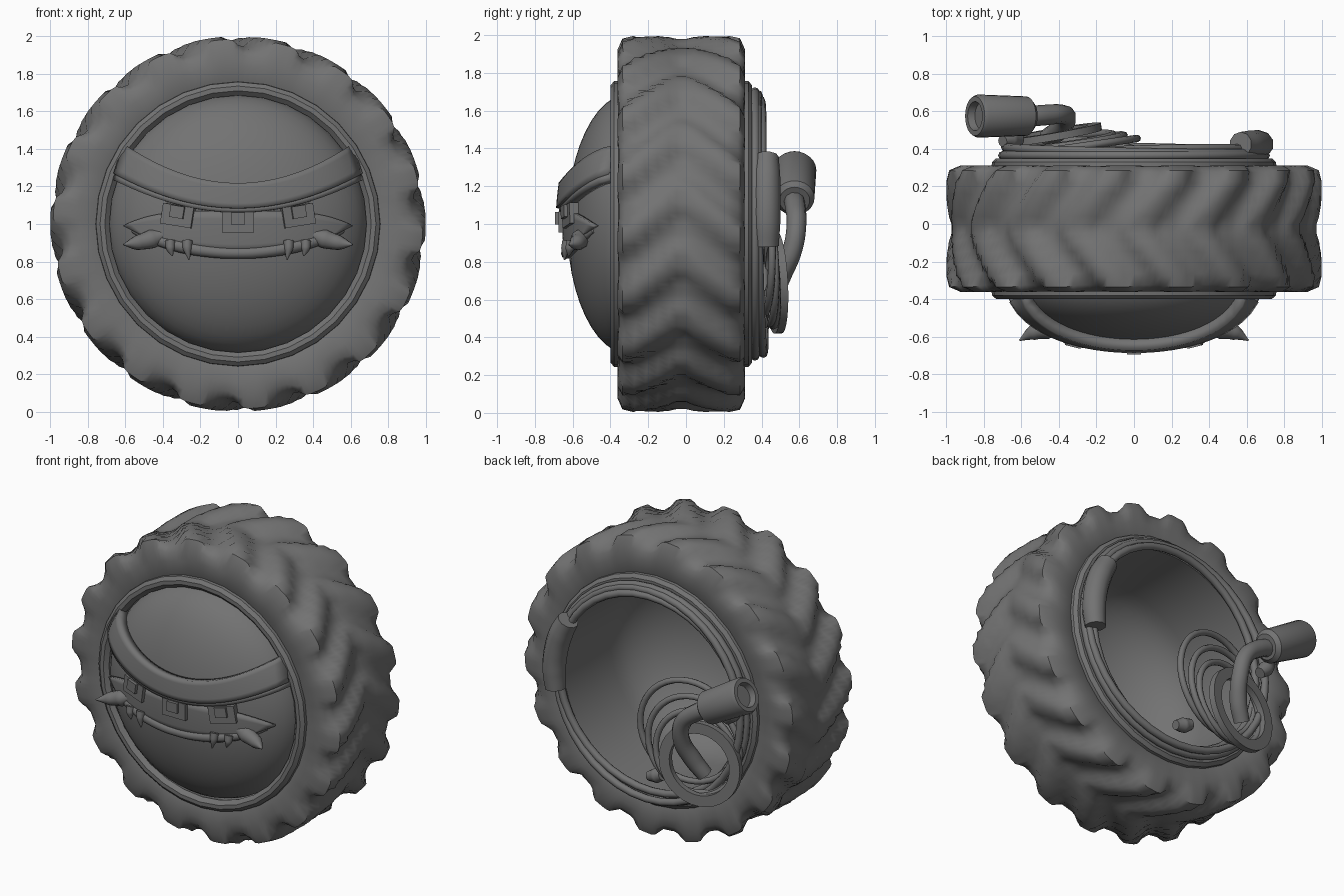
import bpy, bmesh, math
from mathutils import Vector

cube = bpy.data.objects.get("Cube")
if cube:
    bpy.data.objects.remove(cube, do_unlink=True)

grey = bpy.data.materials.new("plain grey")
grey.use_nodes = True
grey.diffuse_color = (0.17, 0.17, 0.17, 1)
grey.node_tree.nodes["Principled BSDF"].inputs["Base Color"].default_value = grey.diffuse_color

HUB = Vector((0, 0, 1))


def finish(obj, name, angle=40):
    obj.name = name
    obj.data.materials.clear()
    obj.data.materials.append(grey)
    bpy.ops.object.select_all(action='DESELECT')
    obj.select_set(True)
    bpy.context.view_layer.objects.active = obj
    if obj.type == 'CURVE':
        bpy.ops.object.convert(target='MESH')
        obj = bpy.context.view_layer.objects.active
    bpy.ops.object.shade_smooth_by_angle(angle=math.radians(angle))
    return obj


def add_mesh(name, verts, faces, angle=40, recalc=True):
    mesh = bpy.data.meshes.new(name)
    mesh.from_pydata(verts, [], faces)
    bm = bmesh.new()
    bm.from_mesh(mesh)
    bmesh.ops.remove_doubles(bm, verts=bm.verts, dist=0.0001)
    if recalc:
        bmesh.ops.recalc_face_normals(bm, faces=bm.faces)
    bm.to_mesh(mesh)
    bm.free()
    obj = bpy.data.objects.new(name, mesh)
    bpy.context.collection.objects.link(obj)
    return finish(obj, name, angle)


def lathe(name, profile, steps=48, cyclic=True, where=HUB, axis=(0, 1, 0), shape=None):
    """Turn a (radius, depth) profile round the y axis, then aim that axis."""
    n = len(profile)
    verts = []
    for i in range(steps):
        t = 2 * math.pi * i / steps
        for j, (r, y) in enumerate(profile):
            if shape:
                r, y = shape(j, r, y, t)
            verts.append((r * math.sin(t), y, r * math.cos(t)))
    faces = [(i * n + j, i * n + (j + 1) % n,
              (i + 1) % steps * n + (j + 1) % n, (i + 1) % steps * n + j)
             for i in range(steps) for j in range(n if cyclic else n - 1)]
    obj = add_mesh(name, verts, faces)
    obj.location = where
    if tuple(axis) != (0, 1, 0):
        obj.rotation_euler = Vector(axis).to_track_quat('Y', 'Z').to_euler()
    return obj


def tube(name, points, radii, depth=1.0, closed=False):
    """Smooth tube through points with a radius at each one."""
    curve = bpy.data.curves.new(name, 'CURVE')
    curve.dimensions = '3D'
    curve.bevel_depth = depth
    curve.bevel_resolution = 3
    curve.resolution_u = 6
    curve.use_fill_caps = True
    spline = curve.splines.new('BEZIER')
    spline.bezier_points.add(len(points) - 1)
    spline.use_cyclic_u = closed
    for k, p in enumerate(spline.bezier_points):
        p.co = points[k]
        p.radius = radii[k] if isinstance(radii, list) else radii
        p.handle_left_type = p.handle_right_type = 'AUTO'
    obj = bpy.data.objects.new(name, curve)
    bpy.context.collection.objects.link(obj)
    return finish(obj, name)


def hoop(name, where, radius, thick, axis):
    bpy.ops.mesh.primitive_torus_add(major_radius=radius, minor_radius=thick, major_segments=40,
                                     minor_segments=8, location=where,
                                     rotation=Vector(axis).to_track_quat('Z', 'Y').to_euler())
    return finish(bpy.context.object, name, 60)


# Tyre: chevron lugs rise from the crown and run over both shoulders
LUGS, MIDDLE, SLANT = 18, -0.025, 0.28
half = [(0.30, 0.70, 0), (0.335, 0.75, 0), (0.335, 0.84, 0.01), (0.33, 0.89, 0.035),
        (0.30, 0.93, 0.055), (0.24, 0.945, 0.055), (0.18, 0.95, 0.05), (0.12, 0.955, 0.042),
        (0.06, 0.955, 0.035), (0.02, 0.95, 0.03)]
section = [(-w, r, h) for w, r, h in half] + [(w, r, h) for w, r, h in reversed(half)]


def lug(j, r, y, t):
    w, _, height = section[j]
    wave = math.cos(LUGS * (t - SLANT * abs(w) / 0.33))
    rise = min(1, max(0, 0.55 + 0.9 * wave))
    return r + height * rise, y + math.copysign(0.2 * height * rise, w)


lathe("tyre", [(r, w + MIDDLE) for w, r, h in section], steps=LUGS * 12, shape=lug)

# Rim lips on both sides
lip = [(0.70, 0.30), (0.76, 0.31), (0.757, 0.355), (0.735, 0.374), (0.71, 0.374), (0.685, 0.35)]
for side, label in ((-1, "front_rim"), (1, "back_rim")):
    lathe(label, [(r, MIDDLE + side * w) for r, w in lip], steps=32)

# Hub: domed face in front, hollow bowl behind
DOME_R, DOME_Y, DOME_D = 0.69, -0.30, 0.33


def dome(x, z):
    q = min(1, (x * x + (z - 1) ** 2) / DOME_R ** 2)
    return DOME_Y - DOME_D * math.sqrt(1 - q)


turns = [math.pi / 2 * i / 12 for i in range(13)]
front = [(DOME_R * math.sin(a), DOME_Y - DOME_D * math.cos(a)) for a in turns]
bowl = [(0.64 * math.cos(a), -0.12 - 0.44 * math.sin(a)) for a in turns]
lathe("hub_dome", front + [(0.69, 0.33), (0.66, 0.34), (0.65, 0.1)] + bowl, steps=56, cyclic=False)


def band(name, edge_x, low, high, thick, columns=32, rows=5):
    """Slab laid on the dome between two height curves; edge_x gives its half widths."""
    verts = []
    for j in range(rows + 1):
        v = j / rows
        reach = edge_x[0] + (edge_x[1] - edge_x[0]) * v
        for i in range(columns + 1):
            u = 2 * i / columns - 1
            z = low(u) + (high(u) - low(u)) * v
            verts.append((reach * u, dome(reach * u, z), z))
    c = columns + 1
    faces = [(j * c + i, j * c + i + 1, (j + 1) * c + i + 1, (j + 1) * c + i)
             for j in range(rows) for i in range(columns)]
    obj = add_mesh(name, verts, faces, recalc=False)
    mod = obj.modifiers.new("thickness", 'SOLIDIFY')
    mod.thickness, mod.offset = thick, 1
    return obj


# Heavy brow with a thin trim along its lower edge
band("brow", (0.62, 0.57), lambda u: 1.08 + 0.17 * u * u, lambda u: 1.21 + 0.19 * u * u, 0.06)
band("brow_trim", (0.635, 0.62), lambda u: 1.06 + 0.165 * u * u, lambda u: 1.09 + 0.17 * u * u, 0.045, rows=1)

# Muzzle plate and lower lip
band("muzzle", (0.52, 0.6), lambda u: 0.85 + 0.10 * u * u, lambda u: 1.07 - 0.08 * u ** 4, 0.025)
lip_x = [-0.56, -0.45, -0.3, -0.15, 0, 0.15, 0.3, 0.45, 0.56]
lip_points = [(x, dome(x, 0.85) - 0.01, 0.845 + 0.38 * x * x) for x in lip_x]
tube("lower_lip", lip_points, [0.012, 0.03, 0.034, 0.032, 0.03, 0.032, 0.034, 0.03, 0.012])


# Square eyes with raised pupils
def block(name, x, z, size, out, roll):
    bpy.ops.mesh.primitive_cube_add(size=1, location=(x, dome(x, z) - out, z),
                                    rotation=(0, -roll, 0.75 * x))
    bpy.context.object.scale = size
    finish(bpy.context.object, name)


for x, z, label in ((-0.32, 1.045, "right"), (0, 1.01, "middle"), (0.32, 1.045, "left")):
    block(label + "_eye", x, z, (0.17, 0.05, 0.11), 0.02, 0.5 * x)
    block(label + "_pupil", x, z + 0.02, (0.075, 0.06, 0.065), 0.035, 0.5 * x)

# Tusks and small fangs on both sides
for s, label in ((-1, "right"), (1, "left")):
    tube(label + "_tusk", [(s * 0.38, -0.56, 0.95), (s * 0.46, -0.56, 0.92),
                           (s * 0.54, -0.58, 0.90), (s * 0.61, -0.62, 0.89)],
         [0.03, 0.052, 0.04, 0.004])
    for k, (x, tip) in enumerate(((0.36, 0.83), (0.27, 0.81))):
        y = dome(x, 0.88) - 0.03
        tube(f"{label}_fang_{k + 1}", [(s * x, y, 0.91), (s * x, y - 0.01, 0.87),
                                       (s * (x - 0.01), y - 0.015, tip)], [0.028, 0.024, 0.004])

# Cables wound round the back rim, with a grip sleeve over them
for k, (radius, y, tilt) in enumerate(((0.70, 0.365, 0), (0.685, 0.395, 0.02), (0.655, 0.375, -0.03))):
    hoop(f"rim_cable_{k + 1}", (0, y, 1), radius, 0.024, (tilt, 1, tilt))
angles = [math.radians(a) for a in (-10, 0, 11, 22, 32)]
tube("grip_sleeve", [(0.67 * math.cos(a), 0.425, 1 + 0.67 * math.sin(a)) for a in angles],
     [0.066, 0.074, 0.075, 0.074, 0.066])

# Loose coils of cable hanging at the back
for k, (x, y, z, radius) in enumerate(((-0.31, 0.41, 0.85, 0.33), (-0.36, 0.43, 0.78, 0.31),
                                       (-0.38, 0.44, 0.73, 0.27))):
    hoop(f"coil_{k + 1}", (x, y, z), radius, 0.02, (-0.14, 1, 0.04 * k))
tube("lower_plug", [(-0.11, 0.40, 0.50), (-0.06, 0.39, 0.48), (0.0, 0.39, 0.46)], [0.035, 0.048, 0.03])
tube("upper_plug", [(-0.70, 0.44, 1.12), (-0.66, 0.45, 1.07), (-0.61, 0.45, 1.02)], [0.03, 0.048, 0.035])

# Flat ring, bent pipe and hollow nozzle
lathe("flat_ring", [(0.20, -0.02), (0.20, 0.02), (0.27, 0.02), (0.27, -0.02)], steps=32,
      where=(-0.44, 0.475, 0.69), axis=(-0.17, 1, 0.05))
tube("bent_pipe", [(-0.60, 0.57, 1.14), (-0.48, 0.58, 1.08), (-0.39, 0.585, 1.0),
                   (-0.36, 0.565, 0.87), (-0.40, 0.50, 0.72), (-0.46, 0.46, 0.62)],
     [0.055, 0.055, 0.052, 0.052, 0.055, 0.05])
nozzle = [(0, -0.17), (0.08, -0.17), (0.105, -0.145), (0.115, 0.15), (0.105, 0.17),
          (0.078, 0.17), (0.07, 0.13), (0, 0.13)]
lathe("nozzle", nozzle, steps=24, cyclic=False, where=(-0.70, 0.575, 1.21), axis=(-0.87, 0, 0.5))
